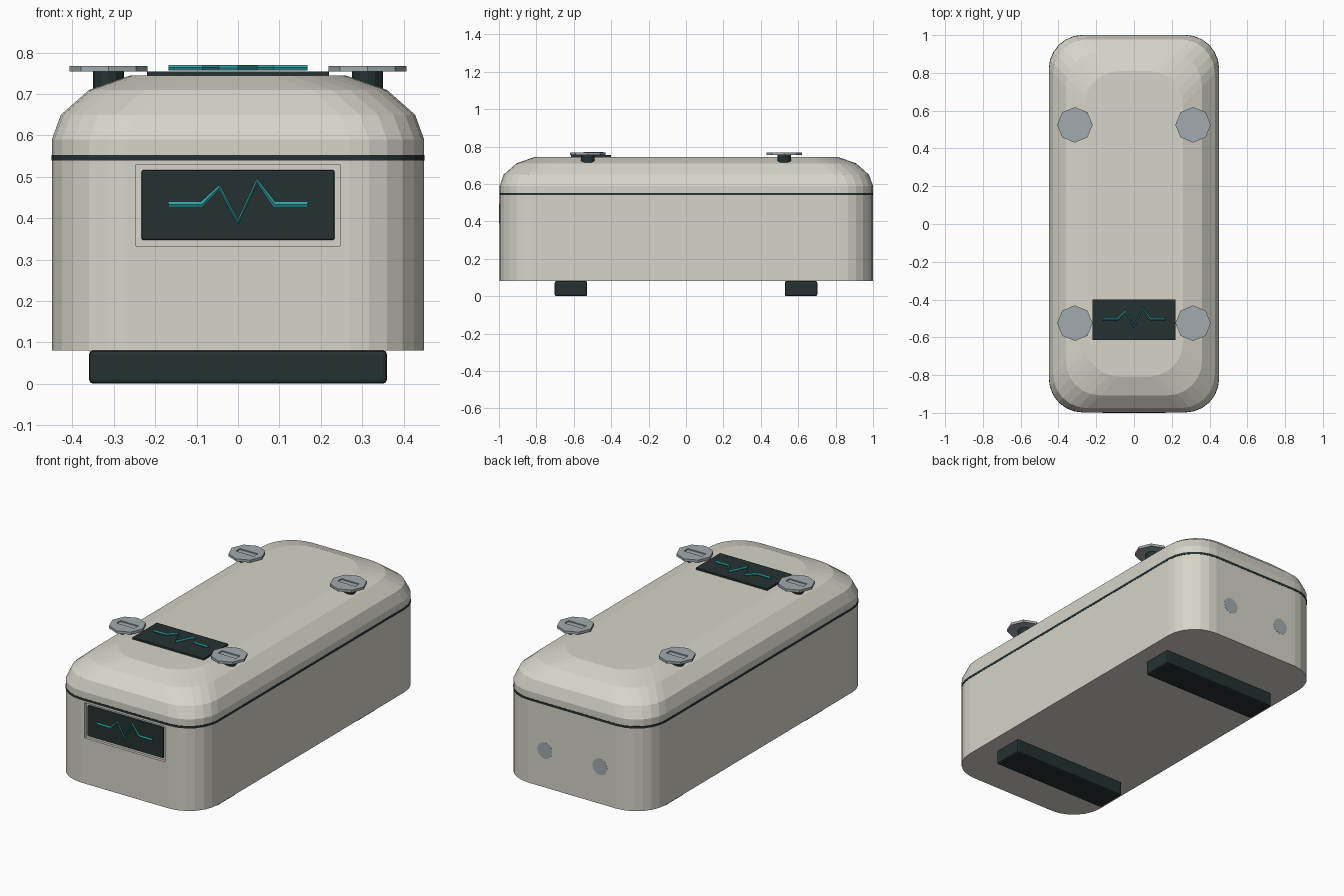
import bpy, bmesh, math
from mathutils import Vector

if "Cube" in bpy.data.objects:
    bpy.data.objects.remove(bpy.data.objects["Cube"])


def material(name, rgb):
    m = bpy.data.materials.new(name)
    m.diffuse_color = (*rgb, 1)
    m.use_nodes = True
    m.node_tree.nodes["Principled BSDF"].inputs["Base Color"].default_value = m.diffuse_color
    return m


CREAM = material("warm off-white", (0.68, 0.66, 0.58))
DARK = material("dark slate", (0.018, 0.031, 0.031))
TEAL = material("teal", (0.03, 0.36, 0.37))
GREY = material("steel grey", (0.36, 0.41, 0.43))


def finish(name, bm, mat):
    bmesh.ops.recalc_face_normals(bm, faces=bm.faces)
    me = bpy.data.meshes.new(name)
    bm.to_mesh(me)
    bm.free()
    if mat:
        me.materials.append(mat)
    ob = bpy.data.objects.new(name, me)
    bpy.context.collection.objects.link(ob)
    return ob


def apply_modifier(ob, mod):
    bpy.context.view_layer.objects.active = ob
    bpy.ops.object.modifier_apply(modifier=mod.name)


def box(name, lo, hi, mat, bevel=0.0):
    bm = bmesh.new()
    bmesh.ops.create_cube(bm, size=1)
    lo, hi = Vector(lo), Vector(hi)
    for v in bm.verts:
        v.co = Vector(((lo[i] + hi[i]) / 2 + v.co[i] * (hi[i] - lo[i]) for i in range(3)))
    if bevel:
        bmesh.ops.bevel(bm, geom=bm.edges[:], offset=bevel, segments=2,
                        profile=0.5, affect='EDGES')
    return finish(name, bm, mat)


def cylinder(name, centre, radius, depth, sides, mat, axis='Z'):
    bm = bmesh.new()
    bmesh.ops.create_cone(bm, cap_ends=True, segments=sides, radius1=radius,
                          radius2=radius, depth=depth)
    for v in bm.verts:
        x, y, z = v.co
        v.co = Vector((x, z, y) if axis == 'Y' else (x, y, z)) + Vector(centre)
    return finish(name, bm, mat)


def cut(ob, cutter):
    mod = ob.modifiers.new("cut", 'BOOLEAN')
    mod.operation = 'DIFFERENCE'
    mod.solver = 'EXACT'
    mod.object = cutter
    apply_modifier(ob, mod)
    bpy.data.objects.remove(cutter)


HX, HY, CY, RADIUS, STEPS = 0.45, 0.9985, 0.0015, 0.18, 6


def rounded_stack(name, profile, mat):
    """Stack rounded rectangles given as (inset, z) and bridge them."""
    bm = bmesh.new()
    rings = []
    for inset, z in profile:
        hx, hy = HX - inset, HY - inset
        ring = []
        for q, (sx, sy) in enumerate(((1, 1), (-1, 1), (-1, -1), (1, -1))):
            for k in range(STEPS + 1):
                a = math.pi / 2 * (q + k / STEPS)
                ring.append(bm.verts.new((sx * (hx - RADIUS) + RADIUS * math.cos(a),
                                          CY + sy * (hy - RADIUS) + RADIUS * math.sin(a), z)))
        rings.append(ring)
    n = len(rings[0])
    for a, b in zip(rings, rings[1:]):
        for i in range(n):
            j = (i + 1) % n
            bm.faces.new((a[i], a[j], b[j], b[i]))
    bm.faces.new(rings[0])
    bm.faces.new(rings[-1])
    return finish(name, bm, mat)


# Case: lower shell, seam and domed lid
shell = rounded_stack("lower_shell", [(0, 0.08), (0, 0.541)], CREAM)
rounded_stack("lid_seam", [(-0.001, 0.540), (-0.001, 0.553)], DARK)
rounded_stack("lid", [(0, 0.552), (0, 0.59), (0.022, 0.65), (0.09, 0.71), (0.19, 0.745)], CREAM)

# Recessed front display
cut(shell, box("display_cutter", (-0.247, -1.1, 0.333), (0.247, -0.982, 0.53), None))
box("front_display", (-0.233, -0.994, 0.347), (0.233, -0.975, 0.516), DARK, 0.004)

# Lid display plate
box("lid_display", (-0.22, -0.615, 0.735), (0.22, -0.40, 0.755), DARK)

# Pulse traces, as bevelled poly curves turned into meshes
PULSE = [(-0.168, 0), (-0.088, 0), (-0.045, 0.042), (0, -0.042),
         (0.046, 0.057), (0.088, 0), (0.168, 0)]


def pulse(name, place):
    cu = bpy.data.curves.new(name, 'CURVE')
    cu.dimensions = '3D'
    cu.bevel_depth = 0.0075
    cu.bevel_resolution = 1
    cu.use_fill_caps = True
    sp = cu.splines.new('POLY')
    sp.points.add(len(PULSE) - 1)
    for p, (u, v) in zip(sp.points, PULSE):
        p.co = (*place(u, v), 1)
    tmp = bpy.data.objects.new(name, cu)
    bpy.context.collection.objects.link(tmp)
    me = bpy.data.meshes.new_from_object(
        tmp.evaluated_get(bpy.context.evaluated_depsgraph_get()))
    bpy.data.objects.remove(tmp)
    me.materials.clear()
    me.materials.append(TEAL)
    for f in me.polygons:
        f.use_smooth = False
    ob = bpy.data.objects.new(name, me)
    bpy.context.collection.objects.link(ob)


pulse("front_pulse_line", lambda u, v: (u, -0.9925, 0.433 + v))
pulse("lid_pulse_line", lambda u, v: (u, -0.503 + v, 0.764))

# Four slotted fasteners on dark posts
for sx, side in ((-1, "left"), (1, "right")):
    for sy, end in ((-1, "front"), (1, "back")):
        x, y = sx * 0.313, sy * 0.525
        cylinder(f"{end}_{side}_post", (x, y, 0.727), 0.037, 0.058, 12, DARK)
        head = cylinder(f"{end}_{side}_fastener", (x, y, 0.761), 0.094, 0.014, 8, GREY)
        cut(head, box("slot_cutter", (x - 0.055, y - 0.018, 0.762),
                      (x + 0.055, y + 0.018, 0.80), None))

# Round ports on the back
for sx, side in ((-1, "left"), (1, "right")):
    cylinder(f"{side}_back_port", (sx * 0.17, 0.99, 0.285), 0.046, 0.0215, 12, GREY, 'Y')

# Two feet across the underside
for sy, end in ((-1, "front"), (1, "back")):
    y = sy * 0.615
    box(f"{end}_foot", (-0.36, y - 0.087, 0), (0.36, y + 0.087, 0.081), DARK, 0.01)
